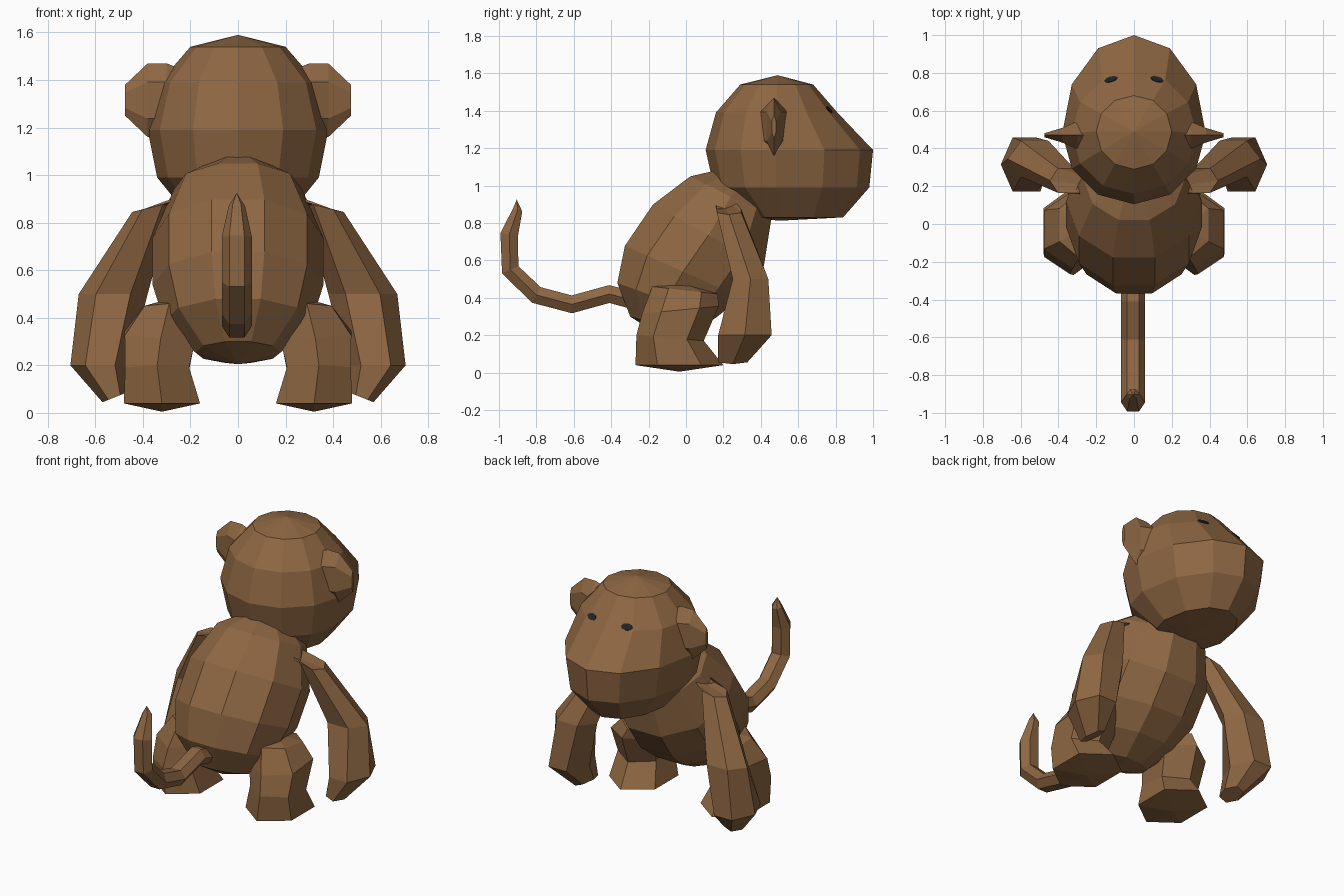
import bpy, bmesh
from math import sin, cos, pi
from mathutils import Vector as V
from mathutils.bvhtree import BVHTree

if "Cube" in bpy.data.objects:
    bpy.data.objects.remove(bpy.data.objects["Cube"])


def material(name, rgb):
    m = bpy.data.materials.new(name)
    m.diffuse_color = (*rgb, 1)
    m.use_nodes = True
    m.node_tree.nodes["Principled BSDF"].inputs["Base Color"].default_value = m.diffuse_color
    return m


FUR = material("brown fur", (0.27, 0.135, 0.055))
EYE = material("dark eye", (0.015, 0.017, 0.022))


def ring(c, u, v, n, offset=0.0):
    """Closed ring of n points around c, spanned by half axes u and v."""
    c, u, v = V(c), V(u), V(v)
    return [c + u * sin((i + offset) * 2 * pi / n) + v * cos((i + offset) * 2 * pi / n)
            for i in range(n)]


def loft(name, rings, start=None, end=None, mat=FUR, mirror=False):
    """Skin consecutive rings, closing the ends with a cap or a pole point."""
    bm = bmesh.new()
    loops = [[bm.verts.new(p) for p in r] for r in rings]
    n = len(loops[0])
    for a, b in zip(loops, loops[1:]):
        for i in range(n):
            j = (i + 1) % n
            bm.faces.new((a[i], a[j], b[j], b[i]))
    for loop, pole in ((loops[0], start), (loops[-1], end)):
        if pole is None:
            bm.faces.new(loop)
        else:
            p = bm.verts.new(pole)
            for i in range(n):
                bm.faces.new((loop[i], loop[(i + 1) % n], p))
    bmesh.ops.recalc_face_normals(bm, faces=bm.faces)
    me = bpy.data.meshes.new(name)
    bm.to_mesh(me)
    bm.free()
    me.materials.append(mat)
    ob = bpy.data.objects.new(name, me)
    bpy.context.collection.objects.link(ob)
    if mirror:
        ob.modifiers.new("mirror", "MIRROR").use_mirror_merge = False
    return ob


# Body: tilted ten-sided rings given by back and front (y, z) and half width
body = []
for by, bz, fy, fz, w in ((-0.30, 0.30, 0.00, 0.21, 0.18),
                          (-0.37, 0.48, 0.16, 0.29, 0.31),
                          (-0.33, 0.68, 0.30, 0.40, 0.36),
                          (-0.18, 0.90, 0.42, 0.57, 0.36),
                          (0.02, 1.05, 0.46, 0.83, 0.27),
                          (0.15, 1.08, 0.46, 0.95, 0.14)):
    c = ((0, (by + fy) / 2, (bz + fz) / 2))
    body.append(ring(c, (w, 0, 0), (0, (fy - by) / 2 * 1.04, (fz - bz) / 2 * 1.04), 10, 0.5))
loft("body", body, start=(0, -0.15, 0.205))

# Head: twelve-sided rings, stretched forward into the muzzle
head = []
for z, w, back, front, mid in ((0.83, 0.21, 0.33, 0.84, 0.52),
                               (0.99, 0.34, 0.15, 0.98, 0.48),
                               (1.19, 0.38, 0.105, 1.0, 0.48),
                               (1.39, 0.33, 0.16, 0.81, 0.48),
                               (1.54, 0.20, 0.29, 0.68, 0.49)):
    pts = []
    for i in range(12):
        a = i * pi / 6
        r = front - mid if cos(a) > 0 else mid - back
        pts.append(V((w * sin(a), mid + r * cos(a), z)))
    head.append(pts)
head_ob = loft("head", head, start=(0, 0.50, 0.812), end=(0, 0.49, 1.59))

# Ears: hexagonal rings running outwards to a thin rim
loft("ear", [ring((x, 0.47, z), (0, ry, 0), (0, 0, rz), 6)
             for x, z, ry, rz in ((0.20, 1.31, 0.07, 0.12), (0.30, 1.315, 0.085, 0.155),
                                  (0.38, 1.315, 0.045, 0.155), (0.475, 1.315, 0.012, 0.065))],
     mirror=True)

# Arms: shoulder, elbow, wrist and fist rings
loft("arm", [ring(c, (rx, 0, -t), (0, ry, 0), 6, 0.5)
             for c, rx, ry, t in (((0.20, 0.20, 0.92), 0.03, 0.05, 0.03),
                                  ((0.36, 0.23, 0.865), 0.085, 0.075, 0.02),
                                  ((0.525, 0.345, 0.50), 0.145, 0.11, 0.0),
                                  ((0.58, 0.315, 0.20), 0.125, 0.165, 0.0),
                                  ((0.52, 0.25, 0.065), 0.05, 0.09, 0.02))],
     mirror=True)

# Legs: foot, ankle, knee and thigh rings
loft("leg", [ring(c, (rx, 0, 0), (0, ry, t), 6)
             for c, rx, ry, t in (((0.32, -0.035, 0.04), 0.185, 0.235, 0.0),
                                  ((0.34, -0.085, 0.185), 0.155, 0.18, -0.015),
                                  ((0.325, -0.03, 0.335), 0.175, 0.205, 0.02),
                                  ((0.29, -0.005, 0.44), 0.12, 0.175, -0.02))],
     start=(0.32, -0.035, 0.005), end=(0.27, -0.02, 0.485), mirror=True)

# Tail: six-sided tube following a curved path
path = [V((-0.005, y, z)) for y, z in ((-0.22, 0.37), (-0.41, 0.42), (-0.61, 0.365),
                                       (-0.80, 0.415), (-0.94, 0.55), (-0.945, 0.74),
                                       (-0.90, 0.87))]
tail = []
for i, p in enumerate(path):
    d = (path[min(i + 1, 6)] - path[max(i - 1, 0)]).normalized()
    r = 0.03 if i == 6 else 0.055
    tail.append(ring(p, (r * 1.15, 0, 0), d.cross(V((1, 0, 0))) * r, 6, 0.5))
loft("tail", tail, end=(-0.005, -0.905, 0.925))

# Eyes: thin slanted plates laid on the face
bpy.context.view_layer.update()
tree = BVHTree.FromObject(head_ob, bpy.context.evaluated_depsgraph_get())
outline = [tree.ray_cast(p + V((0, 0, 2)), V((0, 0, -1)))
           for p in ring((0.122, 0.765, 0), (0.034, -0.008, 0), (0, 0.014, 0), 8)]
loft("eye", [[hit[0] + hit[1] * h for hit in outline] for h in (-0.002, 0.004)],
     mat=EYE, mirror=True)
